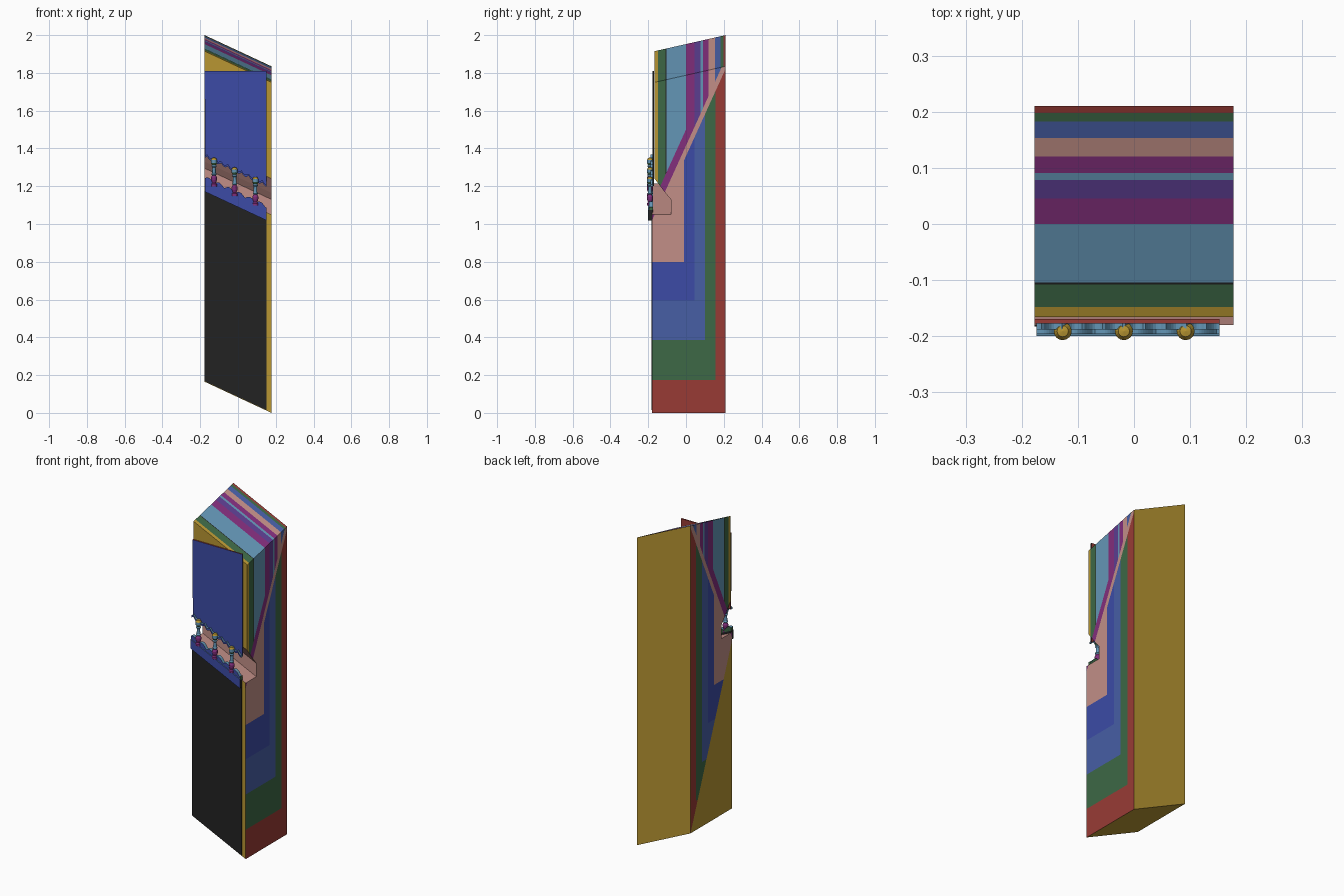
import bpy, bmesh, math
from mathutils import Vector

if "Cube" in bpy.data.objects:
    bpy.data.objects.remove(bpy.data.objects["Cube"])

X0, X1, SLOPE = -0.177, 0.177, -0.466


def lift(x):
    """Height added by the slope; zero at the right end."""
    return SLOPE * (x - X1)


def lin(c):
    return c / 12.92 if c < 0.04045 else ((c + 0.055) / 1.055) ** 2.4


COLOURS = {
    "yellow": (0xB8, 0x96, 0x32), "black": (0x22, 0x22, 0x22), "royal_blue": (0x3C, 0x4B, 0xA6),
    "mid_blue": (0x47, 0x5E, 0xA5), "red": (0x98, 0x3B, 0x35), "green": (0x3D, 0x68, 0x46),
    "pink": (0xC2, 0x8F, 0x87), "purple": (0x82, 0x2E, 0x7C), "sky_blue": (0x64, 0x96, 0xB6),
    "violet": (0x5C, 0x3D, 0x90)}
NAMES = list(COLOURS)
MATS = []
for n, c in COLOURS.items():
    m = bpy.data.materials.new(n)
    m.diffuse_color = (*[lin(v / 255) for v in c], 1)
    m.use_nodes = True
    m.node_tree.nodes["Principled BSDF"].inputs["Base Color"].default_value = m.diffuse_color
    MATS.append(m)


def finish(bm, name, rule, smooth=False):
    """Colour each face by rule(normal, centre) and make the object."""
    bmesh.ops.recalc_face_normals(bm, faces=bm.faces)
    bm.normal_update()
    for f in bm.faces:
        f.material_index = NAMES.index(rule(f.normal, f.calc_center_median()))
        f.smooth = smooth
    me = bpy.data.meshes.new(name)
    bm.to_mesh(me)
    bm.free()
    for m in MATS:
        me.materials.append(m)
    ob = bpy.data.objects.new(name, me)
    bpy.context.collection.objects.link(ob)
    return ob


def prism(points, offset):
    bm = bmesh.new()
    f = bm.faces.new([bm.verts.new(p) for p in points])
    r = bmesh.ops.extrude_face_region(bm, geom=[f])
    vs = [v for v in r["geom"] if isinstance(v, bmesh.types.BMVert)]
    bmesh.ops.translate(bm, verts=vs, vec=offset)
    bmesh.ops.recalc_face_normals(bm, faces=bm.faces)
    return bm


# ---- layered body: side profile swept along x, cut into colour bands, then sloped
STRIPS = [(-0.148, "yellow"), (-0.108, "green"), (-0.104, "black"), (0.0, "sky_blue"),
          (0.045, "purple"), (0.078, "violet"), (0.091, "sky_blue"), (0.12, "purple"),
          (0.153, "pink"), (0.183, "mid_blue"), (0.198, "green"), (9, "red")]
# nested lower bands: (back limit y, lower limit z, colour), innermost first
NEST = [(-0.01, 0.80, "pink"), (0.045, 0.595, "royal_blue"),
        (0.10, 0.385, "mid_blue"), (0.157, 0.175, "green")]
DIAG = 1.36            # lower edge of the slanted layers: z = DIAG + 2.2 y
PINK_D, PURPLE_D = 0.055, 0.14


def strip(y):
    return next(c for lim, c in STRIPS if y < lim)


def body_rule(n, c):
    y, z = c.y, c.z
    if abs(n.x) > 0.9:
        if n.x < 0 and z < (0.21 - y) / 0.39:
            return "yellow"
        d = z - DIAG - 2.2 * y
        if d > PURPLE_D or (d > PINK_D and y > 0):
            return strip(y)
        if d > PINK_D:
            return "purple"
        if d > 0:
            return "pink"
        return next((col for lim, low, col in NEST if y < lim and z > low), "red")
    if n.z > 0.5 and z > 1.6:
        return strip(y)
    if 1.04 < z < 1.25 and y < -0.06:
        return "pink"
    return "yellow"


profile = [(-0.18, 0), (0.21, 0), (0.21, 1.835), (-0.166, 1.75), (-0.166, 1.24),
           (-0.11, 1.165), (-0.08, 1.13), (-0.08, 1.05), (-0.18, 1.05)]
bm = prism([(X0, y, z) for y, z in profile], (X1 - X0, 0, 0))
bmesh.ops.triangulate(bm, faces=bm.faces)
cuts = [((0, y, 0), (0, 1, 0)) for y in [s[0] for s in STRIPS[:-1]] + [b[0] for b in NEST]]
cuts += [((0, 0, b[1]), (0, 0, 1)) for b in NEST]
cuts += [((0, 0, DIAG + d), (0, -2.2, 1)) for d in (0, PINK_D, PURPLE_D)]
cuts += [((0, 0.21, 0), (0, 1, 0.39))]
for co, no in cuts:
    bmesh.ops.bisect_plane(bm, geom=bm.verts[:] + bm.edges[:] + bm.faces[:], dist=1e-6,
                           plane_co=co, plane_no=Vector(no).normalized())
body = finish(bm, "layered_body", body_rule)
for v in body.data.vertices:
    v.co.z += lift(v.co.x)

# ---- black lower front panel
XR = 0.152
pts = [(x, -0.183, z + lift(x)) for x, z in [(X0, 0.003), (XR, 0.003), (XR, 1.01), (X0, 1.01)]]
finish(prism(pts, (0, 0.004, 0)), "lower_panel", lambda n, c: "black")

# ---- base rail: blue front, black ends, pale top
XL = -0.174
pts = [(x, -0.200, z + lift(x)) for x, z in [(XL, 1.007), (XR, 1.007), (XR, 1.062), (XL, 1.062)]]
finish(prism(pts, (0, 0.026, 0)), "base_rail",
       lambda n, c: "royal_blue" if n.y < -0.9 else "sky_blue" if n.z > 0.5 else "black")

N = 72
XS = [XL + (XR - XL) * i / N for i in range(N + 1)]
BALUSTERS = (-0.127, -0.018, 0.092)


def wave(x, count):
    """Scallop height 0..1, with count lobes per baluster bay."""
    return abs(math.sin(math.pi * count * (x - BALUSTERS[0]) / 0.1095))


# ---- scalloped trim on the rail
pts = [(x, -0.196, 1.072 + 0.018 * wave(x, 2) + lift(x)) for x in XS]
pts += [(x, -0.196, 1.055 + lift(x)) for x in reversed(XS)]
finish(prism(pts, (0, 0.02, 0)), "rail_scallops",
       lambda n, c: "royal_blue" if n.y < -0.9 else "sky_blue" if n.z > 0 else "green")

# ---- upper plate with level top and scalloped sloping bottom
pts = [(x, -0.177, 1.203 - 0.014 * wave(x, 3) + lift(x)) for x in XS]
pts += [(XR, -0.177, 1.81), (XL - 0.003, -0.177, 1.81)]
finish(prism(pts, (0, 0.008, 0)), "upper_plate",
       lambda n, c: "royal_blue" if n.y < -0.9 else "red" if n.y > 0.9 or n.z > 0.9 else "black")

# ---- thin trim following the scallops
pts = [(x, -0.188, 1.199 - 0.014 * wave(x, 3) + lift(x)) for x in XS]
pts += [(x, -0.188, 1.211 - 0.014 * wave(x, 3) + lift(x)) for x in reversed(XS)]
finish(prism(pts, (0, 0.012, 0)), "plate_trim",
       lambda n, c: "royal_blue" if n.y < -0.9 else "sky_blue")

# ---- turned balusters
LATHE = [(0, 0), (0.016, 0), (0.016, 0.012), (0.010, 0.018), (0.015, 0.032), (0.016, 0.046),
         (0.010, 0.058), (0.014, 0.064), (0.010, 0.070), (0.009, 0.100), (0.014, 0.106),
         (0.010, 0.113), (0.016, 0.124), (0.016, 0.140), (0.010, 0.150), (0, 0.152)]
for i, bx in enumerate(BALUSTERS):
    base = 1.058 + lift(bx)
    bm = bmesh.new()
    vs = [bm.verts.new((bx + r, -0.191, base + h)) for r, h in LATHE]
    es = [bm.edges.new(p) for p in zip(vs, vs[1:])]
    bmesh.ops.spin(bm, geom=vs + es, cent=(bx, -0.191, 0), axis=(0, 0, 1),
                   angle=math.tau, steps=16, use_duplicate=False)
    bmesh.ops.remove_doubles(bm, verts=bm.verts, dist=1e-5)

    def tone(n, c):
        h = c.z - base
        return ("purple" if h < 0.06 else "sky_blue" if h < 0.115 else
                "green" if h < 0.122 else "sky_blue" if h < 0.14 else "yellow")
    finish(bm, f"baluster_{i + 1}", tone)
